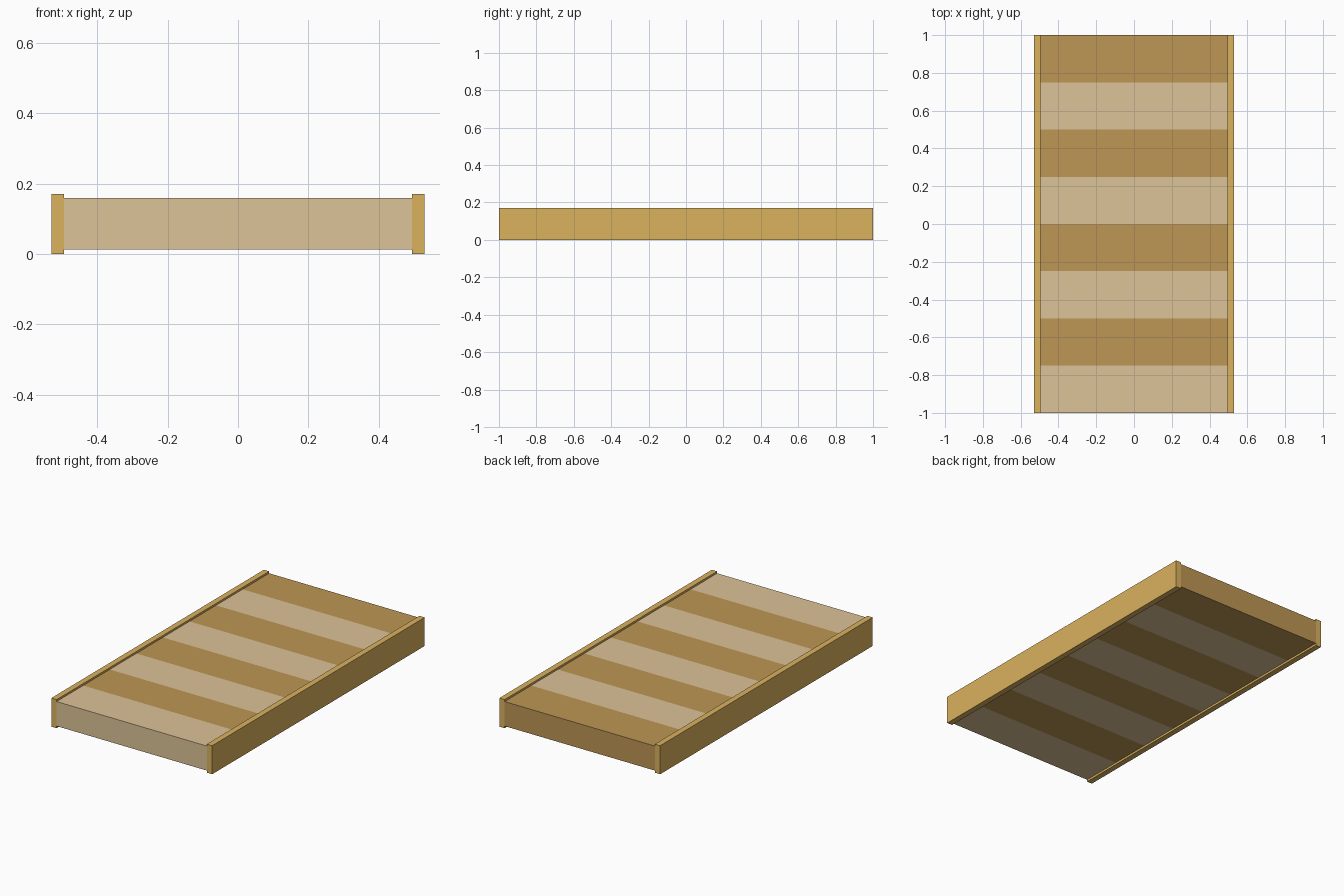
import bpy

if "Cube" in bpy.data.objects:
    bpy.data.objects.remove(bpy.data.objects["Cube"])

LENGTH, PLANKS = 2.0, 8
RAIL_IN, RAIL_OUT, RAIL_TOP = 0.495, 0.53, 0.17
DECK_LOW, DECK_TOP = 0.0125, 0.1585


def material(name, rgb):
    # 8-bit screen colour to linear
    mat = bpy.data.materials.new(name)
    mat.diffuse_color = [((c / 255 + 0.055) / 1.055) ** 2.4 for c in rgb] + [1]
    mat.use_nodes = True
    mat.node_tree.nodes["Principled BSDF"].inputs["Base Color"].default_value = mat.diffuse_color
    return mat


def box(name, low, high, mat):
    bpy.ops.mesh.primitive_cube_add(
        size=1, location=[(a + b) / 2 for a, b in zip(low, high)])
    obj = bpy.context.object
    obj.name = name
    obj.scale = [b - a for a, b in zip(low, high)]
    bpy.ops.object.transform_apply(location=False, rotation=False, scale=True)
    obj.data.materials.append(mat)
    return obj


rail_wood = material("rail_wood", (219, 178, 95))
light_wood = material("light_wood", (220, 195, 151))
dark_wood = material("dark_wood", (190, 150, 85))

# Side rails
for side, x in (("left", -RAIL_OUT), ("right", RAIL_IN)):
    box(f"{side}_rail", (x, -LENGTH / 2, 0),
        (x + RAIL_OUT - RAIL_IN, LENGTH / 2, RAIL_TOP), rail_wood)

# Deck planks in alternating tones, light at the front
step = LENGTH / PLANKS
for i in range(PLANKS):
    y = -LENGTH / 2 + i * step
    box(f"deck_plank_{i + 1}", (-RAIL_IN, y, DECK_LOW),
        (RAIL_IN, y + step, DECK_TOP), dark_wood if i % 2 else light_wood)
